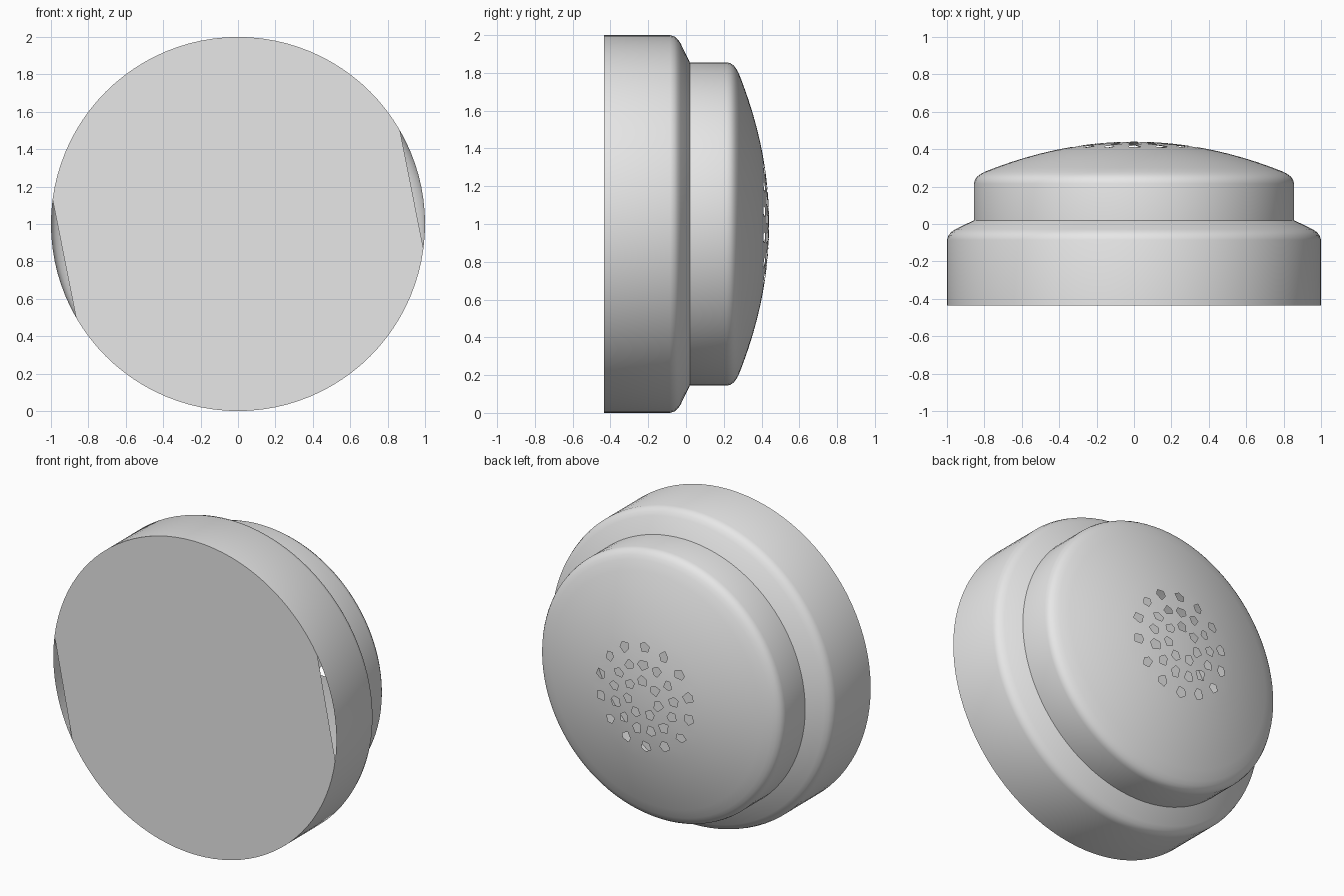
import bpy
import bmesh
import math
import random
from mathutils import Vector
from mathutils.geometry import delaunay_2d_cdt

random.seed(4)
SEGMENTS = 96
PATCH_RADIUS = 0.42      # perforated middle of the dome
FRONT_Y = -0.435

cube = bpy.data.objects.get("Cube")
if cube:
    bpy.data.objects.remove(cube)

grey = bpy.data.materials.new("plain grey")
grey.use_nodes = True
grey.diffuse_color = (0.8, 0.8, 0.8, 1)
grey.node_tree.nodes["Principled BSDF"].inputs["Base Color"].default_value = (0.8, 0.8, 0.8, 1)


def dome_y(r):
    """Depth of the shallow dome at a distance from its axis."""
    return 0.44 - r * r / 3.96


def ring(radius, count, phase=0.0):
    return [Vector((radius * math.cos(phase + math.tau * i / count),
                    radius * math.sin(phase + math.tau * i / count)))
            for i in range(count)]


def place(p, y):
    """Turn a point in the disc plane into model space."""
    return (p.x, y, p.y + 1)


def finish(bm, name):
    mesh = bpy.data.meshes.new(name)
    bm.to_mesh(mesh)
    bm.free()
    mesh.materials.append(grey)
    obj = bpy.data.objects.new(name, mesh)
    bpy.context.collection.objects.link(obj)
    return obj


# Stepped housing: a profile of (radius, depth) turned around the y axis
profile = [(r, dome_y(r)) for r in (PATCH_RADIUS, 0.5, 0.58, 0.66, 0.74, 0.8)]
profile += [(0.823, 0.265), (0.84, 0.252), (0.851, 0.235), (0.856, 0.215),
            (0.856, 0.02), (0.955, -0.028), (0.977, -0.043), (0.992, -0.06),
            (1.0, -0.085), (1.0, FRONT_Y)]
bm = bmesh.new()
rows = [[bm.verts.new(place(p, y)) for p in ring(r, SEGMENTS)] for r, y in profile]
for a, b in zip(rows, rows[1:]):
    for i in range(SEGMENTS):
        j = (i + 1) % SEGMENTS
        bm.faces.new((a[i], a[j], b[j], b[i]))

# Irregular five-sided holes in three rings
points, holes, centres = [], [], []
for radius, count in ((0.11, 7), (0.21, 13), (0.316, 14)):
    for centre in ring(radius, count, math.radians(89)):
        turn = random.uniform(0, math.tau)
        centres.append(centre)
        holes.append(list(range(len(points), len(points) + 5)))
        for k in range(5):
            angle = turn + math.tau * (k + random.uniform(-0.2, 0.2)) / 5
            size = random.uniform(0.027, 0.038)
            points.append(centre + size * Vector((math.cos(angle), math.sin(angle))))

# Dome middle: triangulate around the holes, then lift onto the dome
start = len(points)
points += ring(PATCH_RADIUS, SEGMENTS)
edges = [(start + i, start + (i + 1) % SEGMENTS) for i in range(SEGMENTS)]
for radius, count in ((0.05, 6), (0.16, 20), (0.263, 32), (0.37, 56)):
    points += [p for p in ring(radius, count)
               if all((p - c).length > 0.043 for c in centres)]
points.append(Vector((0, 0)))
coords, _, tris, _, _, sources = delaunay_2d_cdt(points, edges, holes, 0, 1e-5)
verts = [bm.verts.new(place(p, dome_y(p.length))) for p in coords]
for tri, source in zip(tris, sources):
    if not source:
        bm.faces.new([verts[i] for i in tri])
bmesh.ops.delete(bm, geom=[v for v in bm.verts if not v.link_faces], context='VERTS')
bmesh.ops.remove_doubles(bm, verts=bm.verts[:], dist=1e-4)
bmesh.ops.recalc_face_normals(bm, faces=bm.faces[:])
# Make sure the skin faces outward
bm.faces.ensure_lookup_table()
if sum(f.normal.y * f.calc_area() for f in bm.faces) < 0:
    bmesh.ops.reverse_faces(bm, faces=bm.faces[:])
housing = finish(bm, "stepped_housing")
bpy.ops.object.select_all(action='DESELECT')
housing.select_set(True)
bpy.context.view_layer.objects.active = housing
bpy.ops.object.shade_smooth_by_angle(angle=math.radians(35))

# Flat front plate with two opposite straight-cut slots
bm = bmesh.new()
half = SEGMENTS // 2
outline = [p for i, p in enumerate(ring(1.0, SEGMENTS))
           if not -2 < (i + 2) % half - 2 < 8 or (i + 2) % half == 0]
bm.faces.new([bm.verts.new(place(p, FRONT_Y)) for p in outline])
finish(bm, "front_plate")
